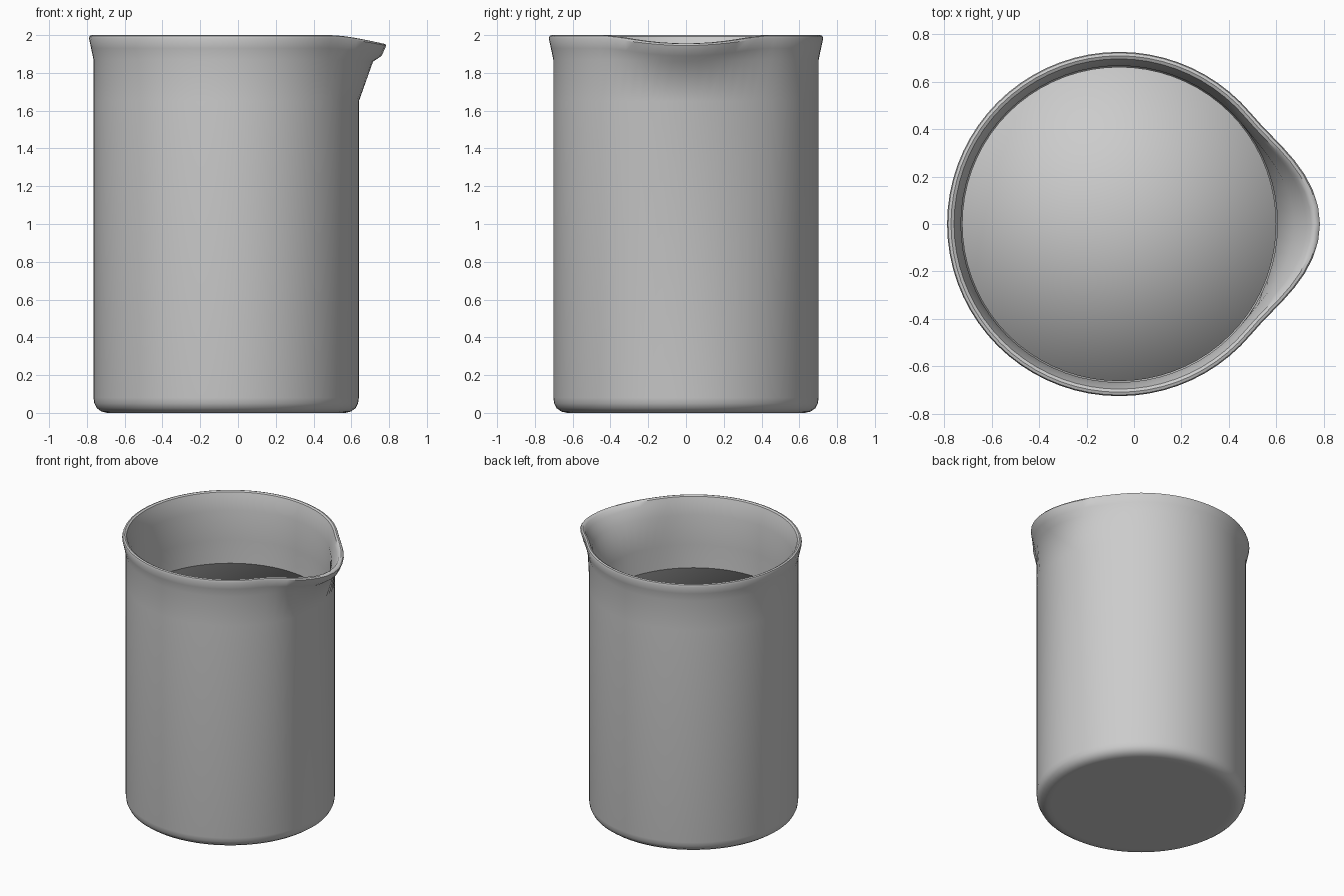
import bpy, bmesh, math

if "Cube" in bpy.data.objects:
    bpy.data.objects.remove(bpy.data.objects["Cube"])

CX = -0.0625      # axis of the round body (spout points to +x)
SEG = 72


def spout_weight(a):
    # smooth falloff over 40 degrees either side of +x
    a = abs((a + math.pi) % (2 * math.pi) - math.pi)
    limit = math.radians(40)
    return 0.5 + 0.5 * math.cos(math.pi * a / limit) if a < limit else 0.0


def lathe(name, profile, sharp=None):
    """Loft rings of (radius, z, spout push, spout dip), closed at both ends."""
    bm = bmesh.new()
    rings = []
    for r, z, push, dip in profile:
        ring = []
        for i in range(SEG):
            a = 2 * math.pi * i / SEG
            w = spout_weight(a)
            rr = r + push * w
            ring.append(bm.verts.new((CX + rr * math.cos(a), rr * math.sin(a), z - dip * w)))
        rings.append(ring)
    for lo, hi in zip(rings, rings[1:]):
        for i in range(SEG):
            j = (i + 1) % SEG
            bm.faces.new((lo[i], lo[j], hi[j], hi[i]))
    # fan caps
    for ring, z in ((rings[0], profile[0][1]), (rings[-1], profile[-1][1])):
        c = bm.verts.new((CX, 0, z))
        for i in range(SEG):
            bm.faces.new((ring[i], ring[(i + 1) % SEG], c))
    bmesh.ops.recalc_face_normals(bm, faces=bm.faces)
    me = bpy.data.meshes.new(name)
    bm.to_mesh(me)
    bm.free()
    ob = bpy.data.objects.new(name, me)
    bpy.context.collection.objects.link(ob)
    bpy.ops.object.select_all(action='DESELECT')
    ob.select_set(True)
    bpy.context.view_layer.objects.active = ob
    if sharp:
        bpy.ops.object.shade_smooth_by_angle(angle=math.radians(sharp))
    else:
        bpy.ops.object.shade_smooth()
    return ob


# beaker: outer wall up, over the flared rim, inner wall down to the floor
lathe("beaker", [
    (0.60, 0.0, 0, 0), (0.63, 0.0, 0, 0), (0.66, 0.007, 0, 0), (0.685, 0.025, 0, 0),
    (0.698, 0.05, 0, 0), (0.7025, 0.08, 0, 0), (0.7025, 1.65, 0, 0),
    (0.7025, 1.87, 0.075, 0.01), (0.715, 1.93, 0.108, 0.04),
    (0.7265, 1.983, 0.121, 0.038), (0.722, 1.996, 0.119, 0.043),
    (0.710, 2.0, 0.117, 0.044), (0.697, 1.993, 0.114, 0.045),
    (0.687, 1.96, 0.105, 0.04), (0.668, 1.87, 0.07, 0.01), (0.668, 1.65, 0, 0),
    (0.668, 0.09, 0, 0), (0.655, 0.055, 0, 0), (0.62, 0.04, 0, 0)], sharp=40)

# liquid filling most of the beaker, softly shaded throughout
lathe("liquid", [(0.615, 0.045, 0, 0), (0.65, 0.06, 0, 0),
                 (0.663, 0.09, 0, 0), (0.663, 1.48, 0, 0)])
